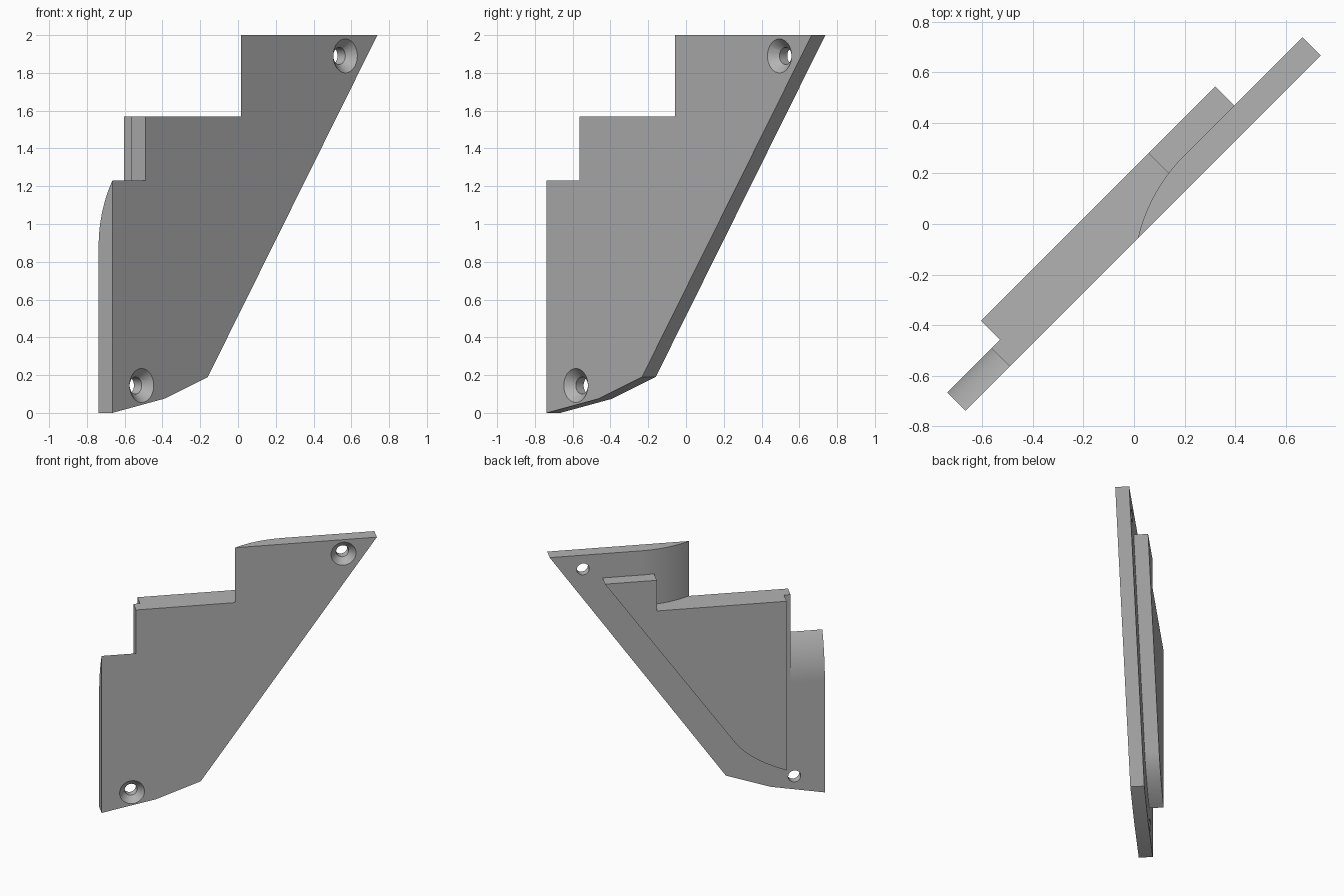
import bpy, bmesh, math
from mathutils import Matrix, Vector

if "Cube" in bpy.data.objects:
    bpy.data.objects.remove(bpy.data.objects["Cube"], do_unlink=True)

R2 = math.sqrt(2)
PLATE = 0.103            # plate thickness
BLOCK = 0.209            # depth of the block's back face

grey = bpy.data.materials.new("plain grey")
grey.use_nodes = True
grey.diffuse_color = (0.45, 0.45, 0.45, 1)
grey.node_tree.nodes["Principled BSDF"].inputs["Base Color"].default_value = grey.diffuse_color


def place(a, d, z):
    """a runs along the plate (as front-face x), d is depth behind the front face."""
    return Vector((a - d / R2, a - 0.073 + d / R2, z))


def make_object(name, bm):
    bmesh.ops.recalc_face_normals(bm, faces=bm.faces)
    mesh = bpy.data.meshes.new(name)
    bm.to_mesh(mesh)
    bm.free()
    mesh.materials.append(grey)
    obj = bpy.data.objects.new(name, mesh)
    bpy.context.collection.objects.link(obj)
    return obj


def prism(name, profile, lo, hi, mapping):
    """Extrude a 2D profile between lo and hi; mapping places (p, q, height)."""
    bm = bmesh.new()
    rings = [[bm.verts.new(mapping(p, q, h)) for p, q in profile] for h in (lo, hi)]
    bm.faces.new(rings[0])
    bm.faces.new(rings[1])
    n = len(profile)
    for i in range(n):
        j = (i + 1) % n
        bm.faces.new((rings[0][i], rings[0][j], rings[1][j], rings[1][i]))
    return make_object(name, bm)


def cone(name, a, z, d0, d1, r0, r1):
    """Cone or cylinder whose axis runs through the plate."""
    bm = bmesh.new()
    bmesh.ops.create_cone(bm, cap_ends=True, segments=48, radius1=r0, radius2=r1, depth=d1 - d0)
    turn = Vector((0, 0, 1)).rotation_difference(Vector((-1, 1, 0))).to_matrix().to_4x4()
    bm.transform(Matrix.Translation(place(a, (d0 + d1) / 2, z)) @ turn)
    return make_object(name, bm)


def cut(target, cutter):
    mod = target.modifiers.new("cut", "BOOLEAN")
    mod.operation = "DIFFERENCE"
    mod.solver = "EXACT"
    mod.object = cutter
    bpy.context.view_layer.objects.active = target
    bpy.ops.object.modifier_apply(modifier=mod.name)
    bpy.data.objects.remove(cutter, do_unlink=True)


def run_out(length, steps=24):
    """Arc from the back face (tangent, 0) to the front face (length), as (run, depth)."""
    radius = (length ** 2 + PLATE ** 2) / (2 * PLATE)
    sweep = math.asin(length / radius)
    return [(radius * math.sin(sweep * i / steps),
             PLATE - radius + radius * math.cos(sweep * i / steps)) for i in range(steps)] + [(length, 0)]


# Mounting plate outline
plate = prism("mounting_plate",
              [(-0.665, 0), (-0.39, 0.075), (-0.16, 0.19), (0.738, 2), (-0.665, 2)],
              0, PLATE, lambda a, z, d: place(a, d, z))

# Upper step with curved wall
arc = [(0.27 - run / R2, d) for run, d in run_out(0.255 * R2)]
profile = [(0.27, 0.3)] + arc + [(0.015, -0.1), (-1, -0.1), (-1, 0.3)]
cut(plate, prism("upper_step_cutter", profile, 1.57, 2.2, place))

# Lower step, whose back curves forward to a thin top edge
arc = [(d, 0.88 + run) for run, d in run_out(0.35)]
profile = [(0.3, 0.88)] + arc + [(-0.1, 1.23), (-0.1, 2.2), (0.3, 2.2)]
cut(plate, prism("lower_step_cutter", profile, -1, -0.49, lambda d, z, a: place(a, d, z)))

# Countersunk screw holes
for a, z in ((0.568, 1.89), (-0.51, 0.145)):
    cut(plate, cone("hole_cutter", a, z, -0.05, 0.2, 0.045, 0.045))
    cut(plate, cone("countersink_cutter", a, z, -0.01, 0.045, 0.1, 0.045))

# Raised block on the back, with a rounded lower corner
start, bend, end = Vector((-0.19, 0.5)), Vector((-0.263, 0.35)), Vector((-0.457, 0.245))
curve = []
for i in range(17):
    t = i / 16
    curve.append(tuple(start * (1 - t) ** 2 + bend * 2 * t * (1 - t) + end * t * t))
outline = [(0.205, 1.57), (0.205, 1.81), (0.469, 1.81)] + curve + [(-0.457, 1.57)]
block = prism("backing_block", outline, PLATE - 0.006, BLOCK, lambda a, z, d: place(a, d, z))

# Smooth the curved walls, keep edges sharp
bpy.ops.object.select_all(action="DESELECT")
for obj in (plate, block):
    obj.select_set(True)
bpy.context.view_layer.objects.active = plate
bpy.ops.object.shade_smooth_by_angle(angle=math.radians(20))
